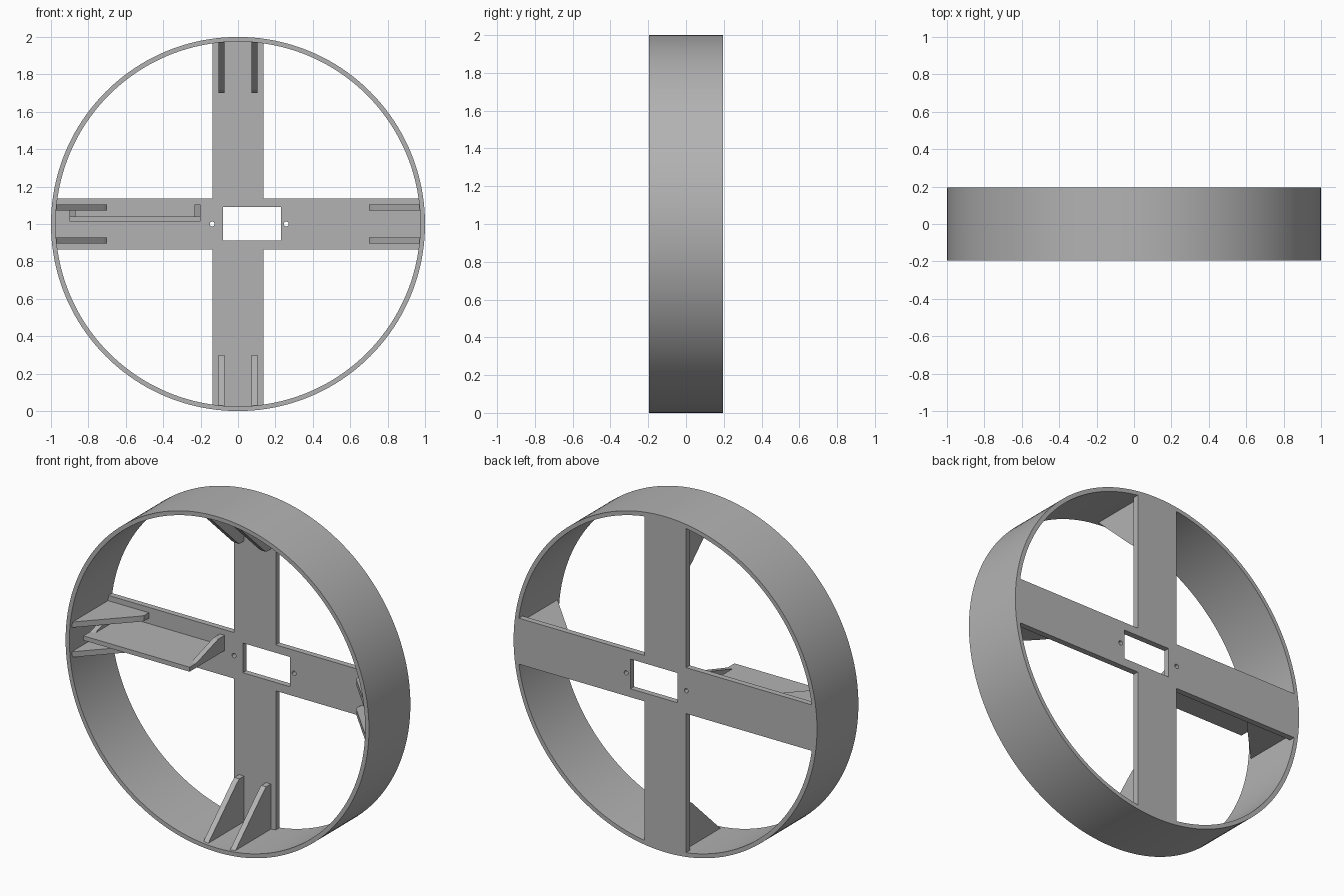
import bpy, bmesh, math
from mathutils import Matrix, Vector

cube = bpy.data.objects.get("Cube")
if cube:
    bpy.data.objects.remove(cube)

grey = bpy.data.materials.new("plain grey")
grey.use_nodes = True
GREY = (0.45, 0.45, 0.45, 1)
grey.diffuse_color = GREY
grey.node_tree.nodes["Principled BSDF"].inputs["Base Color"].default_value = GREY

DEPTH = 0.195          # half width of the rim
FACE = 0.16            # front face of the cross plate
INNER = 0.975          # inner rim radius
HUB = Matrix.Translation((0, 0, 1))


def prism(name, points, direction, matrix=HUB):
    """Extrude a flat outline along a direction."""
    bm = bmesh.new()
    face = bm.faces.new([bm.verts.new(p) for p in points])
    top = bmesh.ops.extrude_face_region(bm, geom=[face])["geom"]
    bmesh.ops.translate(bm, vec=Vector(direction),
                        verts=[v for v in top if isinstance(v, bmesh.types.BMVert)])
    bmesh.ops.recalc_face_normals(bm, faces=bm.faces)
    mesh = bpy.data.meshes.new(name)
    bm.to_mesh(mesh)
    bm.free()
    mesh.transform(matrix)
    mesh.materials.append(grey)
    obj = bpy.data.objects.new(name, mesh)
    bpy.context.collection.objects.link(obj)
    return obj


def circle(radius, count, y, x=0):
    return [(x + radius * math.cos(math.tau * i / count), y,
             radius * math.sin(math.tau * i / count)) for i in range(count)]


def cut(target, cutter):
    mod = target.modifiers.new("cut", 'BOOLEAN')
    mod.operation, mod.solver, mod.object = 'DIFFERENCE', 'EXACT', cutter
    bpy.context.view_layer.objects.active = target
    bpy.ops.object.modifier_apply(modifier=mod.name)
    bpy.data.objects.remove(cutter)


# Round rim
rim = prism("rim", circle(1, 160, -DEPTH), (0, 2 * DEPTH, 0))
cut(rim, prism("rim_cutter", circle(INNER, 160, -1), (0, 2, 0)))
bpy.ops.object.select_all(action='DESELECT')
rim.select_set(True)
bpy.context.view_layer.objects.active = rim
bpy.ops.object.shade_smooth_by_angle(angle=math.radians(30))

# Cross plate, flush with the back of the rim
w, r = 0.137, INNER
quarter = [(r, -w), (r, w), (w, w)]
outline = []
for k in range(4):
    turn = Matrix.Rotation(k * math.pi / 2, 2)
    outline += [turn @ Vector(p) for p in quarter]
plate = prism("cross_plate", [(p.x, FACE, p.y) for p in outline], (0, DEPTH - FACE, 0))

# Rectangular window and two screw holes
window = [(x, 0, z) for x, z in ((-0.08, -0.087), (0.23, -0.087), (0.23, 0.09), (-0.08, 0.09))]
cut(plate, prism("window_cutter", window, (0, 1, 0)))
for x in (-0.138, 0.258):
    cut(plate, prism("screw_cutter", circle(0.013, 20, 0, x), (0, 1, 0)))

# Paired gussets joining each arm to the rim
gusset = [(0.98, -0.185), (0.98, FACE + 0.01), (0.7, FACE + 0.01), (0.7, 0.115), (0.72, 0.09)]
for k, arm in enumerate(("left", "top", "right", "bottom")):
    turn = HUB @ Matrix.Rotation(-k * math.pi / 2, 4, 'Y')
    for side, z in (("a", 0.072), ("b", -0.105)):
        prism(f"{arm}_gusset_{side}", [(x, y, z) for x, y in gusset], (0, 0, 0.033), turn)

# Shelf on the right arm with a sloped bracket at each end
shelf = [(-0.9, -0.17), (-0.2, -0.17), (-0.2, FACE + 0.01), (-0.9, FACE + 0.01)]
prism("shelf", [(x, y, 0.013) for x, y in shelf], (0, 0, 0.027))
bracket = [(-0.17, 0.02), (FACE + 0.01, 0.02), (FACE + 0.01, 0.104), (0.1, 0.104)]
for name, x in (("inner", -0.232), ("outer", -0.9)):
    prism(f"shelf_{name}_bracket", [(x, y, z) for y, z in bracket], (0.032, 0, 0))
